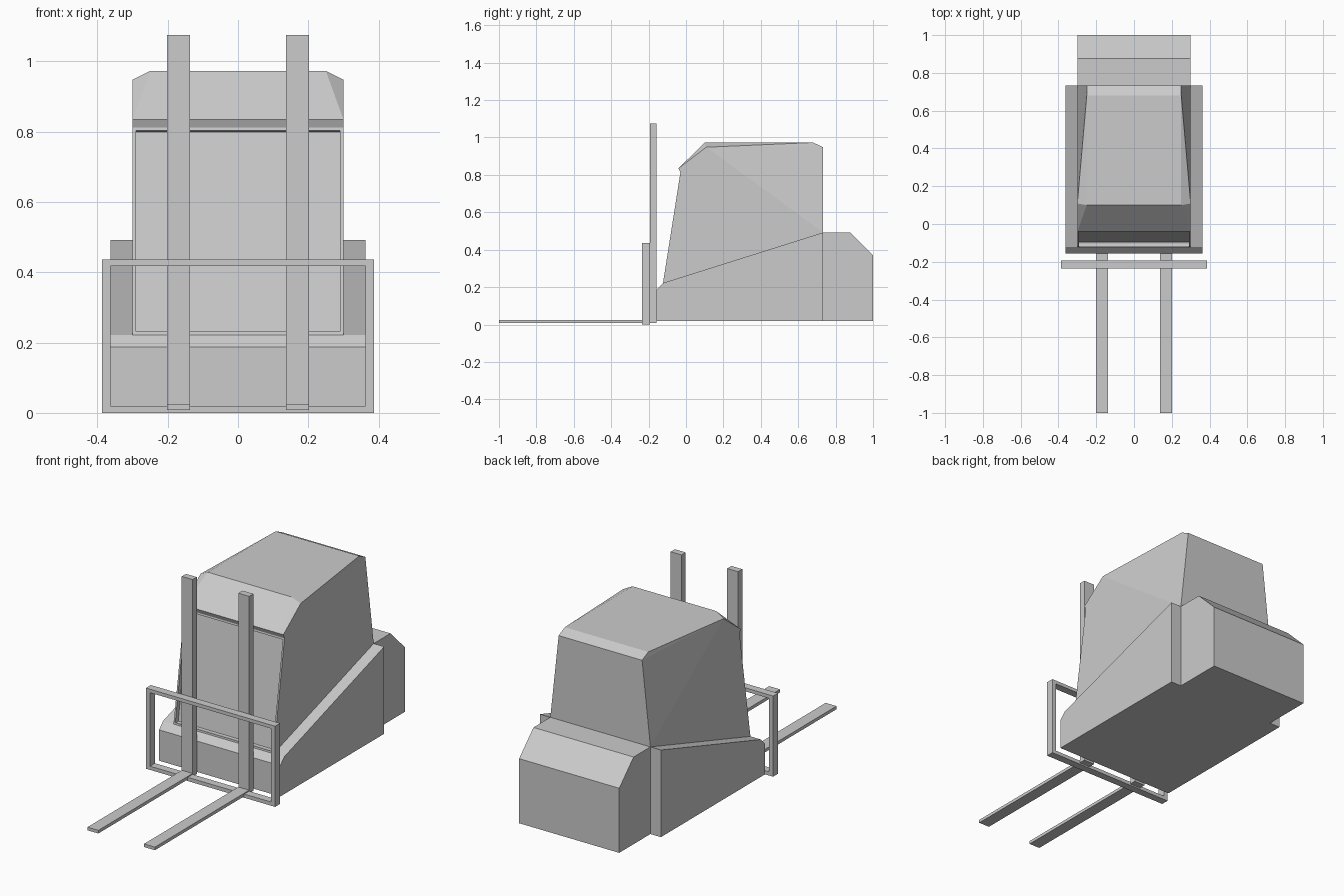
import bpy, bmesh

if "Cube" in bpy.data.objects:
    bpy.data.objects.remove(bpy.data.objects["Cube"])


def make(name, verts, faces, inset_face=None):
    bm = bmesh.new()
    vs = [bm.verts.new(v) for v in verts]
    fs = [bm.faces.new([vs[i] for i in f]) for f in faces]
    bmesh.ops.recalc_face_normals(bm, faces=bm.faces)
    if inset_face is not None:
        # recessed panel: flat inset for the rim, then a second one pushed inwards
        face = fs[inset_face]
        bmesh.ops.inset_region(bm, faces=[face], thickness=0.013)
        r = bmesh.ops.extrude_discrete_faces(bm, faces=[face])
        new = r["faces"][0]
        new.normal_update()
        bmesh.ops.translate(bm, verts=new.verts, vec=-0.025 * new.normal)
    mesh = bpy.data.meshes.new(name)
    bm.to_mesh(mesh)
    bm.free()
    ob = bpy.data.objects.new(name, mesh)
    bpy.context.collection.objects.link(ob)
    return ob


def extrude_profile(name, profile, x0, x1):
    """Solid from a (y, z) side profile, spanning x0..x1."""
    n = len(profile)
    verts = [(x, y, z) for x in (x0, x1) for y, z in profile]
    faces = [tuple(range(n)), tuple(range(n, 2 * n))]
    faces += [(i, (i + 1) % n, n + (i + 1) % n, n + i) for i in range(n)]
    return make(name, verts, faces)


def box(name, x, y, z):
    prof = [(y[0], z[0]), (y[1], z[0]), (y[1], z[1]), (y[0], z[1])]
    return extrude_profile(name, prof, *x)


# Chassis with sloping shoulders
extrude_profile("chassis", [(-0.157, 0.02), (-0.157, 0.187), (-0.123, 0.222),
                            (0.733, 0.492), (0.733, 0.02)], -0.363, 0.363)

# Rear counterweight
extrude_profile("counterweight", [(0.733, 0.02), (0.733, 0.492), (0.877, 0.492),
                                  (1.0, 0.37), (1.0, 0.02)], -0.3, 0.3)

# Cab: half-section points (x, y, z) mirrored to both sides
half = [(0.30, -0.123, 0.222), (0.30, -0.03, 0.812), (0.30, -0.04, 0.835),
        (0.30, 0.108, 0.948), (0.25, 0.10, 0.973), (0.25, 0.68, 0.973),
        (0.25, 0.733, 0.948), (0.30, 0.733, 0.492)]
n = len(half)
verts = half + [(-x, y, z) for x, y, z in half]
loop = [0, 1, 2, 4, 5, 6, 7]
faces = [(a, b, b + n, a + n) for a, b in zip(loop, loop[1:] + loop[:1])]
for f in [(0, 1, 3, 7), (3, 6, 7), (1, 2, 3), (2, 4, 3), (3, 4, 5), (3, 5, 6)]:
    faces += [f, tuple(i + n for i in f)]
make("cab", verts, faces, inset_face=0)

# Load guard frame
for side, s in (("right", 1), ("left", -1)):
    box("guard_post_" + side, sorted((s * 0.363, s * 0.387)), (-0.235, -0.193), (0, 0.437))
box("guard_top_rail", (-0.363, 0.363), (-0.235, -0.193), (0.418, 0.437))
box("guard_bottom_rail", (-0.363, 0.363), (-0.235, -0.193), (0, 0.02))

# L-shaped mast rails with forks
fork = [(-1.0, 0.008), (-0.157, 0.008), (-0.157, 1.075), (-0.193, 1.075),
        (-0.193, 0.025), (-1.0, 0.025)]
for side, s in (("right", 1), ("left", -1)):
    extrude_profile("fork_and_mast_" + side, fork, *sorted((s * 0.137, s * 0.202)))
